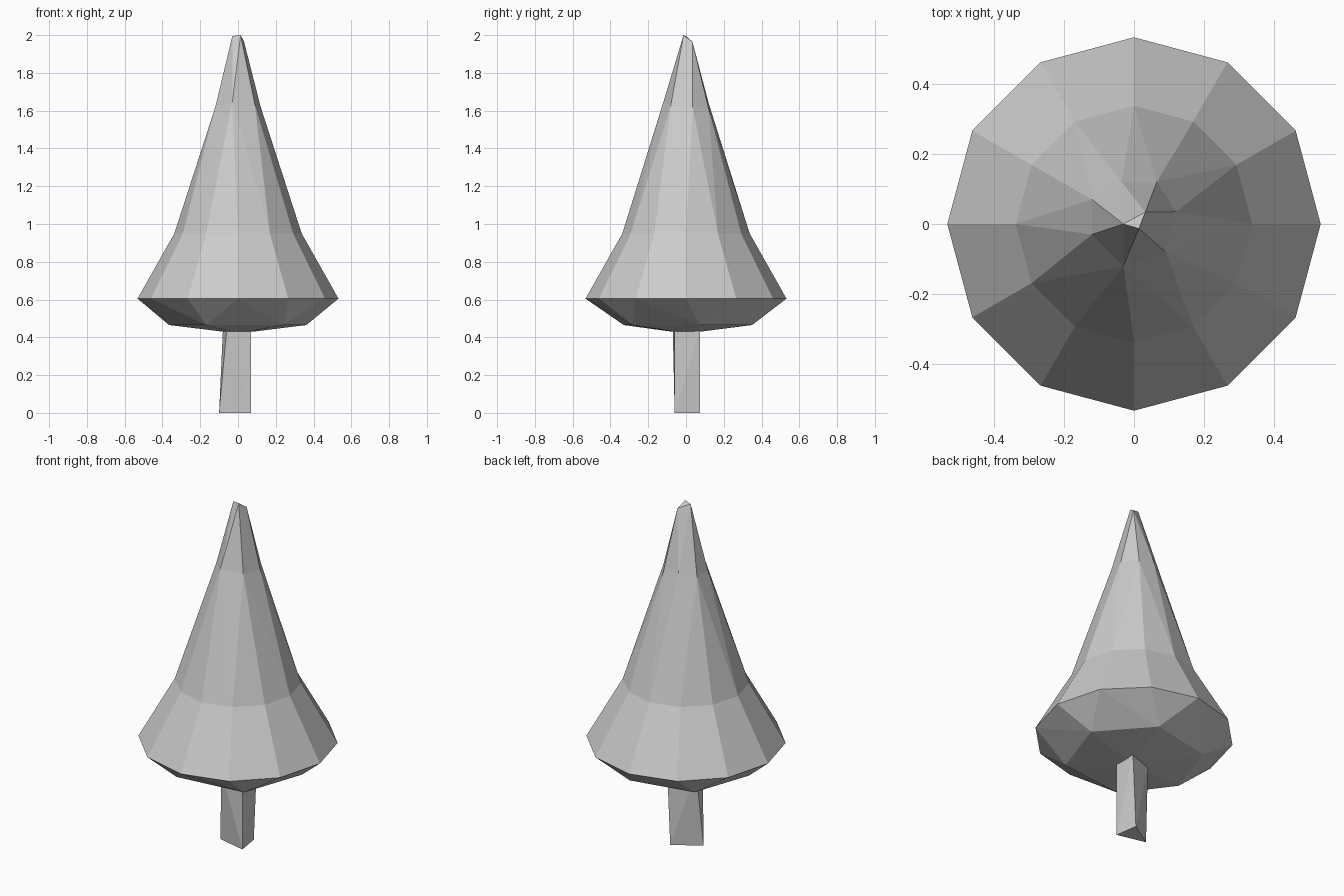
import bpy, bmesh
from math import cos, sin, radians

default = bpy.data.objects.get("Cube")
if default:
    bpy.data.objects.remove(default, do_unlink=True)

grey = bpy.data.materials.new("light_grey")
grey.use_nodes = True
colour = (0.6, 0.6, 0.6, 1)
grey.diffuse_color = colour
grey.node_tree.nodes["Principled BSDF"].inputs["Base Color"].default_value = colour


def ring(radius, z, angles):
    return [(radius * cos(radians(a)), radius * sin(radians(a)), z) for a in angles]


def skin(name, rings, cap_first=False, cap_last=False):
    """Join neighbouring rings of different point counts with flat facets."""
    bm = bmesh.new()
    for i in range(len(rings) - 1):
        low = [bm.verts.new(p) for p in rings[i]]
        high = [bm.verts.new(p) for p in rings[i + 1]]
        bmesh.ops.convex_hull(bm, input=low + high)
        # Drop the inner caps between sections
        drop = []
        if not (cap_first and i == 0):
            drop += [f for f in bm.faces if all(v in low for v in f.verts)]
        if not (cap_last and i == len(rings) - 2):
            drop += [f for f in bm.faces if all(v in high for v in f.verts)]
        bmesh.ops.delete(bm, geom=drop, context="FACES_ONLY")
    bmesh.ops.remove_doubles(bm, verts=bm.verts[:], dist=0.0005)
    bmesh.ops.dissolve_limit(bm, angle_limit=radians(1),
                             verts=bm.verts[:], edges=bm.edges[:])
    bmesh.ops.recalc_face_normals(bm, faces=bm.faces[:])
    mesh = bpy.data.meshes.new(name)
    bm.to_mesh(mesh)
    bm.free()
    mesh.materials.append(grey)
    obj = bpy.data.objects.new(name, mesh)
    bpy.context.collection.objects.link(obj)
    return obj


# Foliage: tapered underside, twelve-sided skirt, uneven crown, chipped tip
twelve = range(0, 360, 30)
hub = ring(0.08, 0.43, range(10, 370, 60))
underside = ring(0.37, 0.465, (12, 71, 132, 190, 243, 310))
skirt = ring(0.532, 0.605, twelve)
shoulder = ring(0.337, 0.95, twelve)
crown = [(-0.12, 0.07, 1.62), (-0.035, 0.12, 1.64), (0.065, 0.12, 1.61),
         (0.12, 0.035, 1.62), (0.09, -0.08, 1.63), (-0.03, -0.12, 1.645),
         (-0.12, -0.03, 1.62)]
tip = [(-0.03, 0, 1.995), (0.014, -0.013, 2.0), (0.032, 0.034, 1.965)]
skin("foliage", [hub, underside, skirt, shoulder, crown, tip], True, True)

# Trunk: three-cornered foot widening to a four-cornered top
foot = [(0.07, -0.06, 0), (0.05, 0.075, 0), (-0.1, -0.02, 0)]
trunk_top = [(0.07, -0.06, 0.44), (0.07, 0.075, 0.44),
             (-0.08, 0.02, 0.44), (-0.06, -0.07, 0.44)]
skin("trunk", [foot, trunk_top], True, True)
